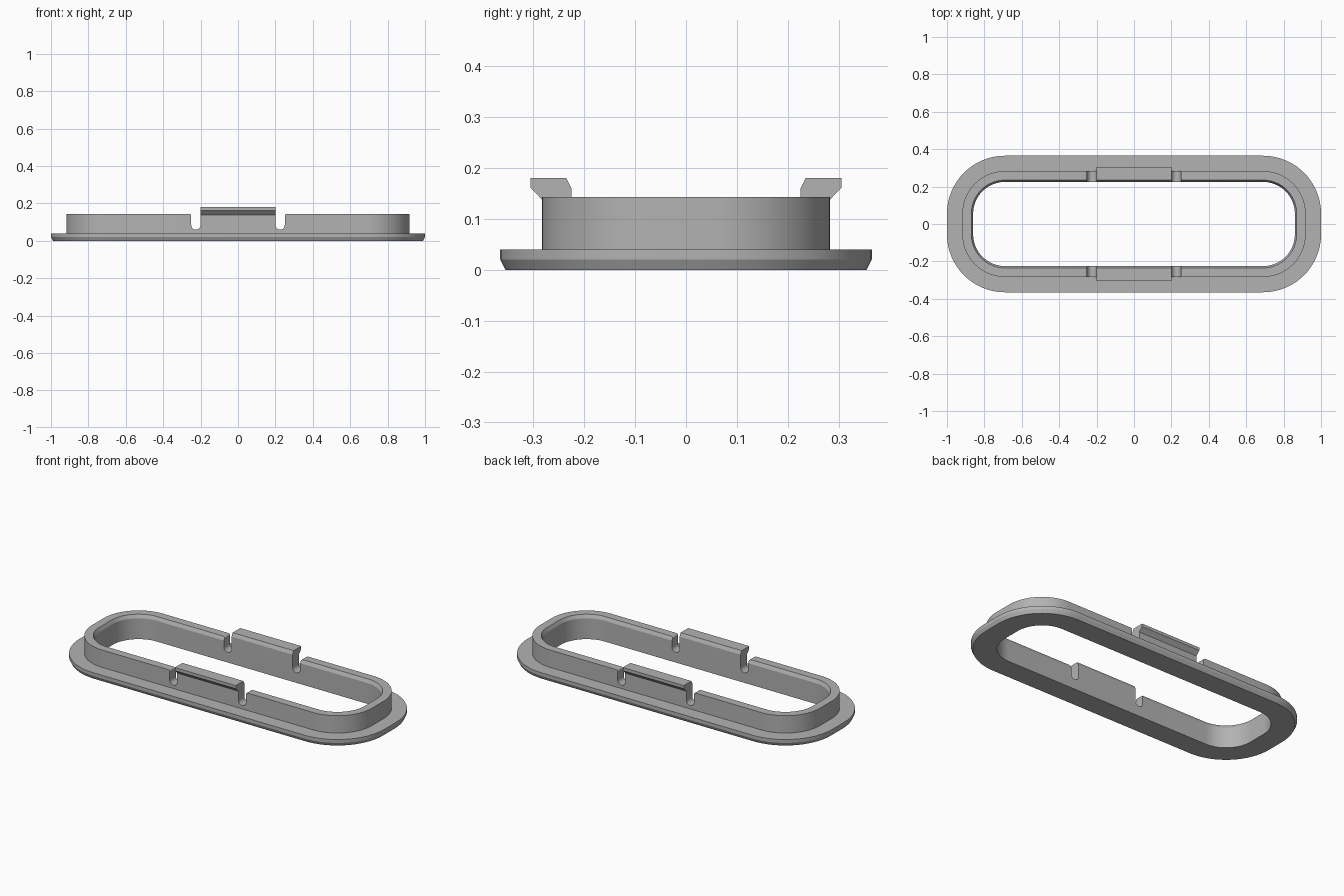
import bpy, bmesh
from math import sin, cos, pi, radians

cube = bpy.data.objects.get("Cube")
if cube:
    bpy.data.objects.remove(cube, do_unlink=True)

grey = bpy.data.materials.new("plain grey")
grey.use_nodes = True
colour = (0.45, 0.45, 0.45, 1)
grey.diffuse_color = colour
grey.node_tree.nodes["Principled BSDF"].inputs["Base Color"].default_value = colour

CX, CY = 0.69, 0.055            # corner arc centres
R_IN, R_OUT, R_RIM = 0.17, 0.228, 0.31
Z_RIM, Z_WALL, Z_TOP = 0.04, 0.143, 0.18
CHAMFER, DROP = 0.01, 0.02
TAB, SLOT = 0.2, 0.05           # latch half length, notch width
STEPS = 16


def finish(name, bm):
    bmesh.ops.recalc_face_normals(bm, faces=bm.faces)
    mesh = bpy.data.meshes.new(name)
    bm.to_mesh(mesh)
    bm.free()
    mesh.materials.append(grey)
    obj = bpy.data.objects.new(name, mesh)
    bpy.context.collection.objects.link(obj)
    return obj


def activate(obj):
    bpy.ops.object.select_all(action='DESELECT')
    obj.select_set(True)
    bpy.context.view_layer.objects.active = obj


def outline(r):
    """Rounded rectangle at radius r around the corner centres."""
    points = []
    for q, (sx, sy) in enumerate([(1, 1), (-1, 1), (-1, -1), (1, -1)]):
        for i in range(STEPS + 1):
            a = (q + i / STEPS) * pi / 2
            points.append((sx * CX + r * cos(a), sy * CY + r * sin(a)))
    return points


def prism(bm, start, offset):
    """Extrude a closed polygon by an offset."""
    face = bm.faces.new([bm.verts.new(p) for p in start])
    new = bmesh.ops.extrude_face_region(bm, geom=[face])["geom"]
    bmesh.ops.translate(bm, vec=offset,
                        verts=[v for v in new if isinstance(v, bmesh.types.BMVert)])


# Flange and wall, swept as one closed section
section = [(R_IN, 0), (R_RIM - CHAMFER, 0), (R_RIM, DROP), (R_RIM, Z_RIM),
           (R_OUT, Z_RIM), (R_OUT, Z_WALL), (R_IN + CHAMFER, Z_WALL),
           (R_IN, Z_WALL - DROP)]
bm = bmesh.new()
loops = [[bm.verts.new((x, y, z)) for x, y in outline(r)] for r, z in section]
for k, a in enumerate(loops):
    b = loops[(k + 1) % len(loops)]
    for i in range(len(a)):
        j = (i + 1) % len(a)
        bm.faces.new((a[i], a[j], b[j], b[i]))
ring = finish("flanged_ring", bm)

# Round-bottomed notches beside the latches
bm = bmesh.new()
rad, lip = SLOT / 2, 0.01
for side in (1, -1):
    profile = [(TAB, 0.3)]
    for i in range(STEPS + 1):
        a = pi + pi * i / STEPS
        profile.append((TAB + rad + rad * cos(a), 0.06 + rad + rad * sin(a)))
    for i in range(5):
        a = pi - pi / 2 * i / 4
        profile.append((TAB + SLOT + lip + lip * cos(a),
                        Z_WALL - lip + lip * sin(a)))
    profile.append((TAB + SLOT + lip, 0.3))
    prism(bm, [(side * x, -0.5, z) for x, z in profile], (0, 1, 0))
cutter = finish("notch_cutter", bm)
cutter.hide_render = True
activate(ring)
mod = ring.modifiers.new("notches", 'BOOLEAN')
mod.operation, mod.solver, mod.object = 'DIFFERENCE', 'EXACT', cutter
bpy.ops.object.modifier_apply(modifier=mod.name)
bpy.data.objects.remove(cutter, do_unlink=True)
bpy.ops.object.shade_smooth_by_angle(angle=radians(25))

# Hooked latches on the long sides
inner, outer, hook = CY + R_IN, CY + R_OUT, 0.306
for name, side in (("front_latch", -1), ("back_latch", 1)):
    profile = [(inner, Z_WALL - DROP), (inner + CHAMFER, Z_WALL),
               (outer - 0.01, Z_WALL), (outer - 0.01, 0.138), (outer, 0.138),
               (hook, 0.162), (hook, Z_TOP), (inner + CHAMFER, Z_TOP),
               (inner, Z_TOP - DROP)]
    bm = bmesh.new()
    prism(bm, [(-TAB, side * y, z) for y, z in profile], (2 * TAB, 0, 0))
    finish(name, bm)
